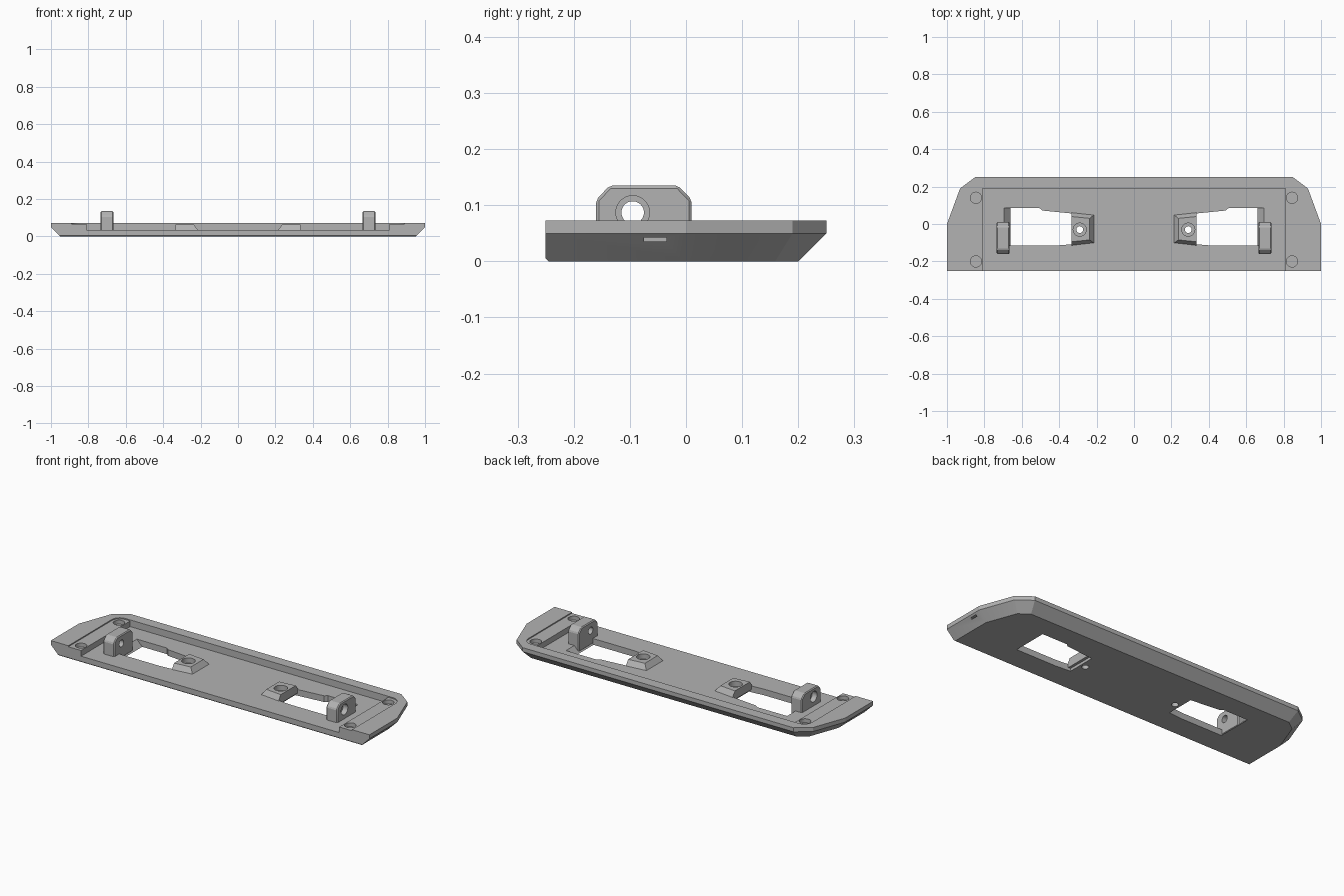
import bpy
import bmesh
from math import cos, sin, pi
from mathutils import Vector

if "Cube" in bpy.data.objects:
    bpy.data.objects.remove(bpy.data.objects["Cube"])

grey = bpy.data.materials.new("plain grey")
grey.use_nodes = True
COLOUR = (0.45, 0.45, 0.45, 1)
grey.diffuse_color = COLOUR
grey.node_tree.nodes["Principled BSDF"].inputs["Base Color"].default_value = COLOUR


def loft(name, rings):
    """Closed solid skinned through rings of equal point count."""
    bm = bmesh.new()
    loops = [[bm.verts.new(p) for p in ring] for ring in rings]
    n = len(loops[0])
    bm.faces.new(loops[0])
    bm.faces.new(loops[-1])
    for a, b in zip(loops, loops[1:]):
        for i in range(n):
            j = (i + 1) % n
            bm.faces.new((a[i], a[j], b[j], b[i]))
    bmesh.ops.recalc_face_normals(bm, faces=bm.faces)
    mesh = bpy.data.meshes.new(name)
    bm.to_mesh(mesh)
    bm.free()
    mesh.materials.append(grey)
    obj = bpy.data.objects.new(name, mesh)
    bpy.context.collection.objects.link(obj)
    return obj


def flat(points, z):
    return [(x, y, z) for x, y in points]


def prism(name, points, z0, z1, top=None):
    return loft(name, [flat(points, z0), flat(top or points, z1)])


def box(name, x0, x1, y0, y1, z0, z1):
    x0, x1 = sorted((x0, x1))
    return prism(name, [(x0, y0), (x1, y0), (x1, y1), (x0, y1)], z0, z1)


def disc(x, y, r, n=40):
    return [(x + r * cos(2 * pi * i / n), y + r * sin(2 * pi * i / n)) for i in range(n)]


def apply_modifier(obj, mod):
    bpy.context.view_layer.objects.active = obj
    bpy.ops.object.modifier_apply(modifier=mod.name)


def combine(obj, other, operation="DIFFERENCE"):
    mod = obj.modifiers.new("join", "BOOLEAN")
    mod.operation = operation
    mod.solver = "EXACT"
    mod.object = other
    other.hide_render = True
    apply_modifier(obj, mod)
    bpy.data.objects.remove(other)


def mirrored(half):
    return half + [(-x, y) for x, y in reversed(half)]


# Main tray with chamfered underside
TOP = [(1, -0.25), (1, 0), (0.93, 0.19), (0.85, 0.25)]
BOTTOM = [(0.95, -0.25), (0.95, -0.009), (0.888, 0.159), (0.833, 0.2)]


def outline(t):
    return mirrored([tuple(Vector(b).lerp(Vector(a), t)) for a, b in zip(TOP, BOTTOM)])


foot = [(x, max(y, -0.245)) for x, y in outline(0)]
tray = loft("tray", [flat(foot, 0), flat(outline(0.1), 0.005),
                     flat(outline(1), 0.05), flat(outline(1), 0.073)])

# Shallow end shelves with rounded back corners, then the deep floor
arc = [(0.84 + 0.05 * cos(a * pi / 16), 0.14 + 0.05 * sin(a * pi / 16)) for a in range(9)]
combine(tray, prism("shelf_cut", mirrored([(0.89, -0.3)] + arc), 0.067, 0.1))
combine(tray, box("floor_cut", -0.81, 0.81, -0.3, 0.19, 0.035, 0.1))

OPENING = [(0.32, -0.107), (0.41, -0.115), (0.695, -0.115), (0.695, 0.085),
           (0.505, 0.085), (0.49, 0.072), (0.32, 0.055)]
POST = [(0.2, -0.112), (0.335, -0.128), (0.335, 0.075), (0.2, 0.06)]
POST_TOP = [(0.237, -0.085), (0.335, -0.095), (0.335, 0.04), (0.237, 0.03)]
LUG = [(-0.16, 0.005), (0.01, 0.005), (0.01, 0.11), (-0.014, 0.135),
       (-0.136, 0.135), (-0.16, 0.11)]


def side(points, s):
    return [(s * x, y) for x, y in points]


def across(points, x):
    return [(x, y, z) for y, z in points]


for s, label in ((1, "left"), (-1, "right")):
    # Window through the floor, sloped at its outer end
    low = [(min(x, 0.66), y) for x, y in OPENING]
    combine(tray, prism("window_cut", side(low, s), -0.001, 0.036, side(OPENING, s)))

    # Blind round sockets in the end shelf
    for y in (0.14, -0.2):
        combine(tray, prism("socket_cut", disc(s * 0.845, y, 0.03), 0.045, 0.1))

    # Small slot in the end wall
    combine(tray, box("slot_cut", s * 0.95, s * 1.02, -0.075, -0.035, 0.035, 0.042))

    # Sloped screw post with recessed through hole
    post = prism(label + "_post", side(POST, s), 0.015, 0.064, side(POST_TOP, s))
    combine(tray, post, "UNION")
    combine(tray, prism("recess_cut", disc(s * 0.29, -0.03, 0.035), 0.035, 0.1))
    combine(tray, prism("screw_cut", disc(s * 0.29, -0.03, 0.018), -0.01, 0.05))

    # Upright lug with a counterbored cross hole
    lug = loft(label + "_lug", [across(LUG, s * 0.665), across(LUG, s * 0.735)])
    bevel = lug.modifiers.new("edge", "BEVEL")
    bevel.width = 0.005
    bevel.segments = 1
    apply_modifier(lug, bevel)
    for r, x0 in ((0.03, 0.705), (0.02, 0.64)):
        ring = disc(-0.095, 0.087, r)
        combine(lug, loft("bore_cut", [across(ring, s * x0), across(ring, s * 0.76)]))

# Smooth the round walls while keeping hard edges
for obj in [o for o in bpy.data.objects if o.name == "tray" or o.name.endswith("_lug")]:
    bpy.ops.object.select_all(action="DESELECT")
    obj.select_set(True)
    bpy.context.view_layer.objects.active = obj
    bpy.ops.object.shade_smooth_by_angle(angle=0.35)
